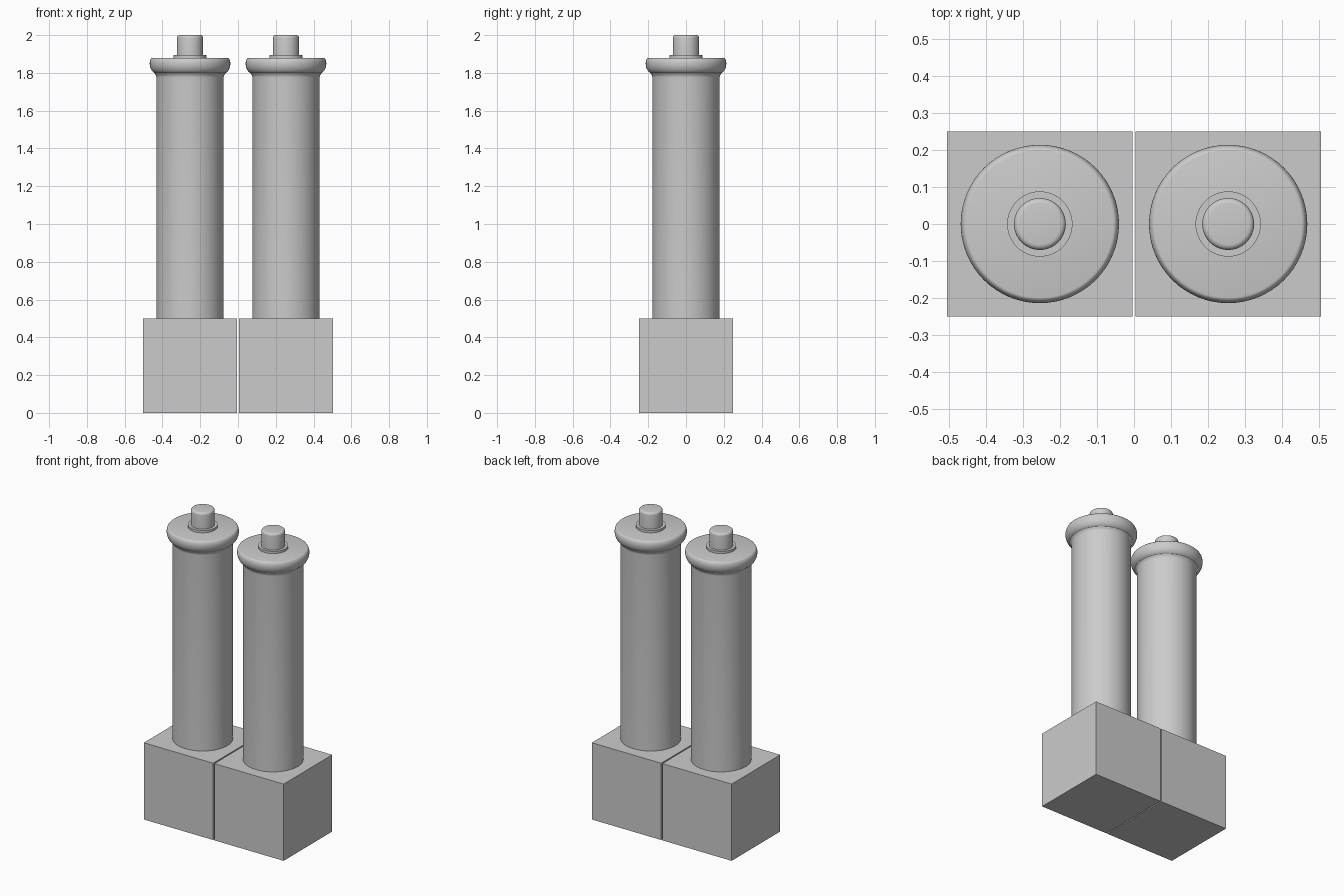
import bpy, bmesh, math

if "Cube" in bpy.data.objects:
    bpy.data.objects.remove(bpy.data.objects["Cube"])

SEGMENTS = 64
grey = bpy.data.materials.new("light_grey")
grey.diffuse_color = (0.6, 0.6, 0.6, 1)
grey.use_nodes = True
grey.node_tree.nodes["Principled BSDF"].inputs["Base Color"].default_value = grey.diffuse_color


def make_object(name, bm, x):
    mesh = bpy.data.meshes.new(name)
    bmesh.ops.recalc_face_normals(bm, faces=bm.faces)
    bm.to_mesh(mesh)
    bm.free()
    mesh.materials.append(grey)
    obj = bpy.data.objects.new(name, mesh)
    obj.location.x = x
    bpy.context.collection.objects.link(obj)
    return obj


def block(name, x, size, height):
    bm = bmesh.new()
    bmesh.ops.create_cube(bm, size=1)
    for v in bm.verts:
        v.co = (v.co.x * size, v.co.y * size, (v.co.z + 0.5) * height)
    return make_object(name, bm, x)


def arc(cx, cz, rx, rz, start, end, steps):
    # points on an elliptical arc, angles in degrees
    angles = [math.radians(start + (end - start) * i / steps) for i in range(steps + 1)]
    return [(cx + rx * math.cos(a), cz + rz * math.sin(a)) for a in angles]


def lathe(name, x, profile):
    # spin a bottom-to-top (radius, height) profile, closing both ends flat
    bm = bmesh.new()
    rings = []
    for r, z in profile:
        rings.append([bm.verts.new((r * math.cos(2 * math.pi * i / SEGMENTS),
                                    r * math.sin(2 * math.pi * i / SEGMENTS), z))
                      for i in range(SEGMENTS)])
    for low, high in zip(rings, rings[1:]):
        for i in range(SEGMENTS):
            j = (i + 1) % SEGMENTS
            bm.faces.new((low[i], low[j], high[j], high[i]))
    bm.faces.new(rings[0][::-1])
    bm.faces.new(rings[-1])
    obj = make_object(name, bm, x)
    bpy.ops.object.select_all(action='DESELECT')
    obj.select_set(True)
    bpy.context.view_layer.objects.active = obj
    bpy.ops.object.shade_smooth_by_angle(angle=math.radians(35))
    return obj


# shaft, concave neck, bulging rim with a rounded top edge
column = [(0.178, 0.5)]
column += arc(0.198, 1.775, 0.02, 0.025, 180, 125, 4)
column += arc(0.1735, 1.85, 0.04, 0.055, -70, 0, 7)
column += arc(0.1985, 1.85, 0.015, 0.03, 15, 90, 5)

collar = [(0.088, 1.88), (0.088, 1.895)]
knob = [(0.07, 1.895)] + arc(0.055, 1.985, 0.015, 0.015, 0, 90, 5)

for side, x in (("left", -0.254), ("right", 0.254)):
    block(side + "_base_block", x, 0.5, 0.5)
    lathe(side + "_column", x, column)
    lathe(side + "_collar", x, collar)
    lathe(side + "_knob", x, knob)
